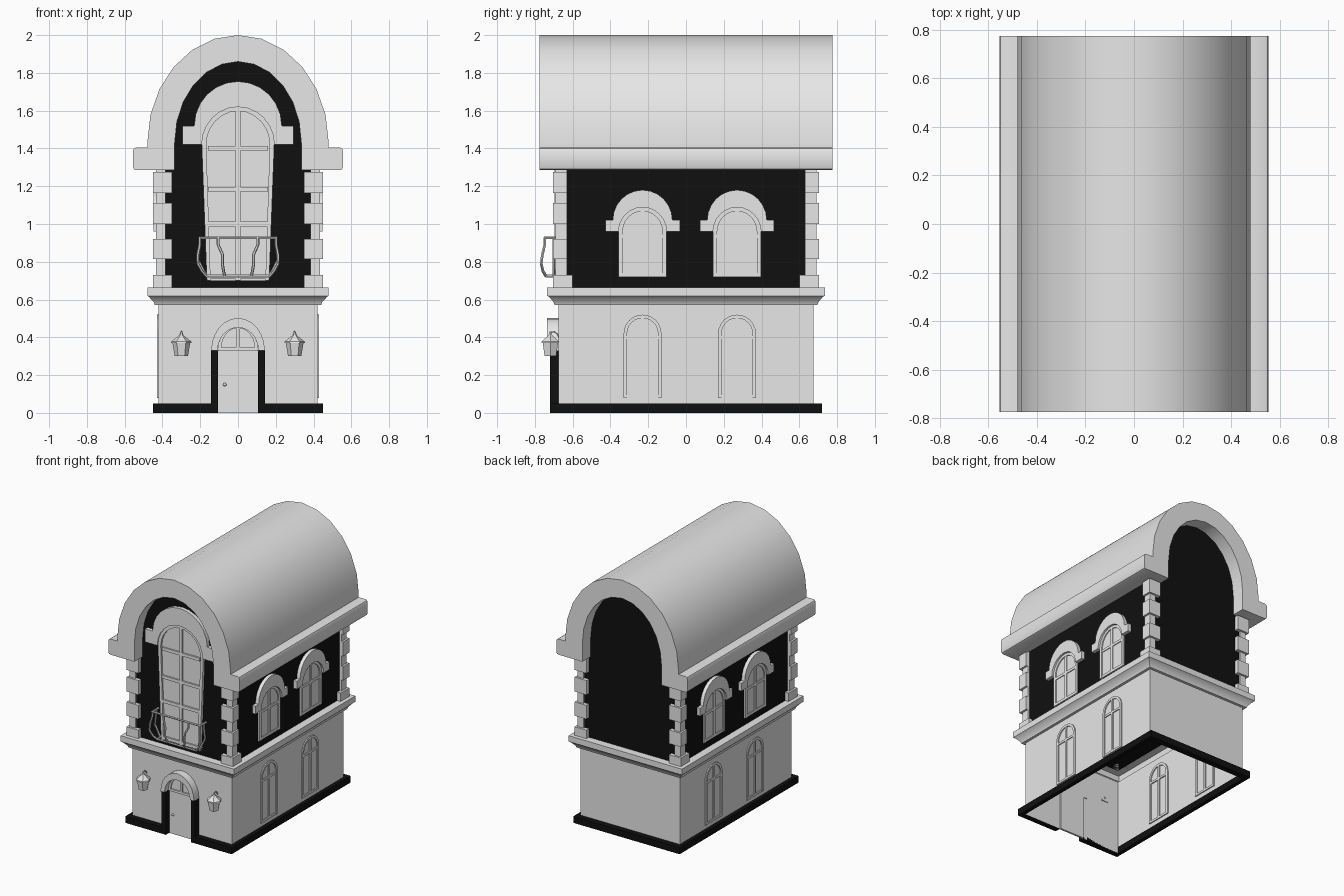
import bpy, bmesh
from math import cos, sin, pi

cube = bpy.data.objects.get("Cube")
if cube:
    bpy.data.objects.remove(cube, do_unlink=True)


def material(name, value):
    m = bpy.data.materials.new(name)
    m.use_nodes = True
    colour = (value, value, value, 1)
    m.diffuse_color = colour
    m.node_tree.nodes["Principled BSDF"].inputs["Base Color"].default_value = colour
    return m


GREY = material("pale grey stone", 0.8)
BLACK = material("black wall", 0.005)


def finish(name, bm, mat):
    bmesh.ops.recalc_face_normals(bm, faces=bm.faces)
    me = bpy.data.meshes.new(name)
    bm.to_mesh(me)
    bm.free()
    me.materials.append(mat)
    ob = bpy.data.objects.new(name, me)
    bpy.context.collection.objects.link(ob)
    return ob


def prism(name, pts, lo, hi, mat=GREY, axis="y", shift=0):
    """Extrude an outline of (u, z) points along y or x."""
    bm = bmesh.new()

    def ring(d):
        return [bm.verts.new((u + shift, d, z) if axis == "y" else (d, u + shift, z)) for u, z in pts]
    a, b = ring(lo), ring(hi)
    bm.faces.new(a)
    bm.faces.new(b)
    for i in range(len(a)):
        j = (i + 1) % len(a)
        bm.faces.new((a[i], a[j], b[j], b[i]))
    return finish(name, bm, mat)


def bar(name, u0, u1, z0, z1, lo, hi, mat=GREY, axis="y", shift=0):
    return prism(name, [(u0, z0), (u1, z0), (u1, z1), (u0, z1)], lo, hi, mat, axis, shift)


def arch(w, h, z, n=12):
    return [(w * cos(pi * i / n), z + h * sin(pi * i / n)) for i in range(n + 1)]


def opening(w, h, z, bottom, foot=None):
    """Arched outline standing on a flat bottom."""
    foot = foot or w
    return [(foot, bottom)] + arch(w, h, z) + [(-foot, bottom)]


def band(outer, inner):
    return outer + inner[::-1]


def tiers(name, levels, mat):
    """Open rectangular shell through (half x, half y, z) levels."""
    bm = bmesh.new()
    rings = [[bm.verts.new((sx * x, sy * y, z)) for sx, sy in ((1, 1), (-1, 1), (-1, -1), (1, -1))]
             for x, y, z in levels]
    for a, b in zip(rings, rings[1:]):
        for i in range(4):
            j = (i + 1) % 4
            bm.faces.new((a[i], a[j], b[j], b[i]))
    return finish(name, bm, mat)


def tube(name, pts, r):
    cu = bpy.data.curves.new(name, "CURVE")
    cu.dimensions = "3D"
    cu.bevel_depth = r
    cu.bevel_resolution = 1
    cu.use_fill_caps = True
    sp = cu.splines.new("POLY")
    sp.points.add(len(pts) - 1)
    for p, co in zip(sp.points, pts):
        p.co = (*co, 1)
    cu.materials.append(GREY)
    ob = bpy.data.objects.new(name, cu)
    bpy.context.collection.objects.link(ob)
    return ob


def lathe(name, profile, x, y, sides=6):
    bm = bmesh.new()
    rings = [[bm.verts.new((x + r * cos(2 * pi * i / sides), y + r * sin(2 * pi * i / sides), z))
              for i in range(sides)] for r, z in profile]
    for a, b in zip(rings, rings[1:]):
        for i in range(sides):
            j = (i + 1) % sides
            bm.faces.new((a[i], a[j], b[j], b[i]))
    bm.faces.new(rings[0])
    bm.faces.new(rings[-1])
    return finish(name, bm, GREY)


# Ground floor shell with cornice, open underneath
tiers("ground_floor_and_cornice", [
    (.42, .675, 0), (.42, .675, .57), (.44, .695, .57), (.445, .70, .585), (.472, .725, .615),
    (.48, .735, .62), (.48, .735, .665), (.42, .675, .665)], GREY)

# Plinth, broken at the door
for s in (-1, 1):
    bar("plinth_side", -.72, .72, 0, .05, s * .42, s * .45, BLACK, "x")
    bar("plinth_front", s * .14, s * .42, 0, .05, -.72, -.675, BLACK)
    bar("door_jamb", s * .107, s * .142, 0, .33, -.72, -.675, BLACK)
bar("plinth_back", -.42, .42, 0, .05, .675, .72, BLACK)

# Upper walls, with arched gables under the roof
prism("upper_walls", [(.42, .66), (.42, 1.30), (.345, 1.30)] + arch(.345, .44, 1.43)
      + [(-.345, 1.30), (-.42, 1.30), (-.42, .66)], -.675, .675, BLACK)

# Barrel roof with rounded eaves
eave = [(.335, 1.285), (.54, 1.285), (.55, 1.29), (.555, 1.30), (.555, 1.39), (.55, 1.40), (.54, 1.405), (.48, 1.405)]
outer = eave + arch(.48, .57, 1.43) + [(-u, z) for u, z in eave[::-1]]
prism("barrel_roof", band(outer, arch(.335, .43, 1.43)), -.775, .775)

# Corner quoins: slim core with projecting blocks
for sx in (-1, 1):
    for sy in (-1, 1):
        bar("quoin_core", sx * .385, sx * .435, .66, 1.29, sy * .63, sy * .69)
        for z0, z1, inner in ((.66, .73, .60), (.815, .92, .63), (1.0, 1.11, .63), (1.165, 1.275, .63)):
            bar("quoin_block", sx * .35, sx * .45, z0, z1, sy * inner, sy * .705)


def surround(name, ear, ear_z, w, h, hole, lo, hi, axis, shift=0):
    """Arched hood with an ear at each foot; hole = half width, rise, spring."""
    low, high = ear_z
    shape = [(ear, low), (ear, high)] + arch(w, h, high) + [(-ear, high), (-ear, low)]
    prism(name, band(shape, arch(*hole)), lo, hi, GREY, axis, shift)


# Tall front window, tapering slightly downward
surround("front_window_hood", .295, (1.42, 1.52), .232, .235, (.192, .20, 1.42), -.67, -.703, "y")
prism("front_window_panes", opening(.19, .20, 1.42, .70, .165), -.67, -.68)
prism("front_window_frame", band(opening(.192, .20, 1.42, .70, .165), opening(.168, .178, 1.42, .70, .145)), -.67, -.695)
bar("front_window_mullion", -.012, .012, .70, 1.60, -.67, -.692)
for z in (.72, 1.0, 1.185, 1.40):
    bar("front_window_transom", -.16, .16, z - .012, z + .012, -.67, -.692)

# Side windows on both storeys
for s in (-1, 1):
    for y in (-.23, .27):
        surround("side_window_hood", .197, (.96, 1.02), .158, .16, (.127, .128, .96), s * .41, s * .447, "x", y)
        prism("side_window_panes", opening(.125, .128, .96, .72), s * .41, s * .424, GREY, "x", y)
        prism("side_window_frame", band(opening(.127, .128, .96, .72), opening(.105, .108, .96, .72)),
              s * .41, s * .432, GREY, "x", y)
        bar("side_window_mullion", -.01, .01, .72, 1.08, s * .41, s * .43, GREY, "x", y)
        for z in (.73, .935):
            bar("side_window_transom", -.11, .11, z - .01, z + .01, s * .41, s * .43, GREY, "x", y)
        # ground floor
        prism("lower_window_frame", band(opening(.10, .10, .42, .08), opening(.082, .082, .42, .08)),
              s * .412, s * .428, GREY, "x", y)
        bar("lower_window_mullion", -.008, .008, .08, .51, s * .412, s * .427, GREY, "x", y)
        for z in (.088, .40):
            bar("lower_window_transom", -.09, .09, z - .008, z + .008, s * .412, s * .427, GREY, "x", y)

# Door, fanlight and arch
prism("door_leaf", opening(.106, .12, .33, 0), -.665, -.68)
prism("door_arch", band(arch(.142, .172, .33), arch(.108, .122, .33)), -.67, -.735)
prism("fanlight_frame", band(arch(.106, .12, .335), arch(.088, .104, .345)), -.67, -.69)
bar("fanlight_bar", -.105, .105, .328, .345, -.67, -.69)
bar("fanlight_mullion", -.01, .01, .34, .45, -.67, -.69)
bpy.ops.mesh.primitive_uv_sphere_add(segments=12, ring_count=8, radius=.009, location=(-.07, -.687, .15))
bpy.context.object.name = "door_knob"
bpy.context.object.data.materials.append(GREY)

# Bellied balcony railing
for name, x, y, z in (("balcony_top_rail", .202, -.748, .928), ("balcony_bottom_rail", .168, -.742, .725)):
    tube(name, [(-x, -.675, z), (-x, y, z), (x, y, z), (x, -.675, z)], .008)
for s in (-1, 1):
    for top, mid, low in ((.202, .212, .168), (.105, .083, .07)):
        path = [(top, -.748, .928), (top, -.748, .89), (mid, -.76, .84), (mid, -.767, .79),
                ((mid + low) / 2, -.757, .75), (low, -.742, .725)]
        tube("balcony_baluster", [(s * x, y, z) for x, y, z in path], .008)
    tube("balcony_side_baluster", [(s * x, -.70, z) for x, z in
                                   ((.202, .928), (.202, .89), (.212, .81), (.168, .725))], .008)

# Wall lanterns
for s in (-1, 1):
    x, y = s * .30, -.718
    lathe("lantern_body", [(.035, .30), (.047, .372)], x, y)
    lathe("lantern_cap", [(.055, .37), (.053, .378), (.012, .41), (.004, .432)], x, y)
    tube("lantern_hook", [(x, -.67, .395), (x, -.682, .418), (x, -.697, .43), (x, -.712, .427), (x, y, .415)], .004)

# Turn tubes into meshes and smooth the curved parts
bpy.ops.object.select_all(action="DESELECT")
for ob in bpy.context.collection.objects:
    if ob.type == "CURVE":
        ob.select_set(True)
        bpy.context.view_layer.objects.active = ob
bpy.ops.object.convert(target="MESH")
bpy.ops.object.select_all(action="DESELECT")
for ob in bpy.context.collection.objects:
    if ob.type == "MESH":
        ob.select_set(True)
        bpy.context.view_layer.objects.active = ob
bpy.ops.object.shade_smooth_by_angle(angle=pi / 6)
